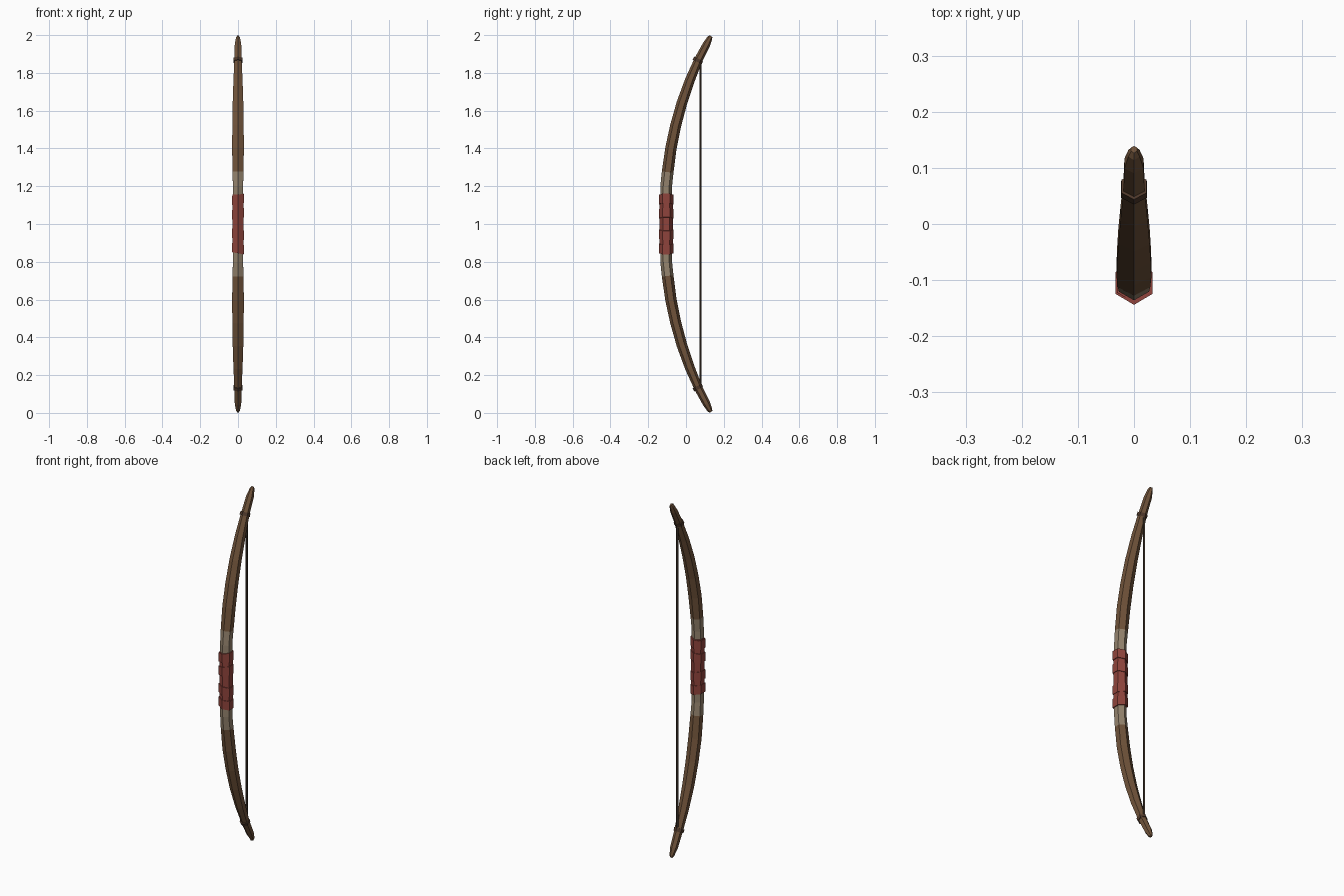
import bpy, math
from mathutils import Vector

if "Cube" in bpy.data.objects:
    bpy.data.objects.remove(bpy.data.objects["Cube"])

def mat(name, srgb):
    m = bpy.data.materials.new(name)
    lin = [((c / 255 + 0.055) / 1.055) ** 2.4 for c in srgb]
    m.diffuse_color = (*lin, 1)
    m.use_nodes = True
    m.node_tree.nodes["Principled BSDF"].inputs["Base Color"].default_value = m.diffuse_color
    return m

WOOD = mat("brown wood", (112, 83, 58))
GRIP = mat("pale hide", (148, 131, 109))
RED = mat("red cloth", (143, 68, 60))
DARK = mat("dark binding", (78, 56, 42))
STRING = mat("string", (66, 54, 44))

def sweep(name, stations, mats, n=6, pick=None, slope=0.0):
    """Loft n-gon rings through (y, z, half_width, half_depth); slope shears rings along x."""
    pts = [Vector((0, s[0], s[1])) for s in stations]
    verts, faces = [], []
    for i, (y, z, hw, hd) in enumerate(stations):
        t = (pts[min(i + 1, len(pts) - 1)] - pts[max(i - 1, 0)]).normalized()
        side = Vector((0, t.z, -t.y))
        for k in range(n):
            a = math.tau * k / n - math.pi / 2
            x = math.cos(a) * hw / math.cos(math.pi / 6)
            verts.append(pts[i] + Vector((x, 0, slope * x)) + side * math.sin(a) * hd)
    for i in range(len(stations) - 1):
        for k in range(n):
            a, b = i * n + k, i * n + (k + 1) % n
            faces.append((a, b, b + n, a + n))
    faces.append(tuple(reversed(range(n))))
    faces.append(tuple(range(len(verts) - n, len(verts))))
    me = bpy.data.meshes.new(name)
    me.from_pydata(verts, [], faces)
    for m in mats:
        me.materials.append(m)
    if pick:
        for p in me.polygons:
            p.material_index = pick(p.center)
    ob = bpy.data.objects.new(name, me)
    bpy.context.collection.objects.link(ob)
    return ob

# bow stave: half profile (height from middle, y, half width, half depth), mirrored
half = [(0.0, -0.105, 0.027, 0.031), (0.2, -0.105, 0.027, 0.031),
        (0.275, -0.097, 0.029, 0.031), (0.40, -0.080, 0.031, 0.030),
        (0.52, -0.055, 0.030, 0.029), (0.64, -0.022, 0.028, 0.028),
        (0.76, 0.020, 0.024, 0.026), (0.87, 0.066, 0.019, 0.022),
        (0.95, 0.108, 0.017, 0.020), (0.985, 0.126, 0.010, 0.014),
        (0.994, 0.133, 0.005, 0.008)]
stave = [(y, 1 - d, w, h) for d, y, w, h in reversed(half[1:])]
stave += [(y, 1 + d, w, h) for d, y, w, h in half]
sweep("bow_stave", stave, [WOOD, GRIP], pick=lambda c: int(abs(c.z - 1) < 0.274))

# red cloth sleeve and slanted wraps
sweep("grip_sleeve", [(-0.105, 0.855, 0.030, 0.035), (-0.105, 1.155, 0.030, 0.035)], [RED])
for i, (d, s) in enumerate([(0.130, 1), (0.055, 1), (-0.055, -1), (-0.130, -1)]):
    sweep(f"grip_wrap_{i + 1}", [(-0.105, 1 + d - 0.025, 0.033, 0.039),
                                 (-0.105, 1 + d + 0.025, 0.033, 0.039)], [RED], slope=0.18 * s)

# string bindings near both tips
for nm, s in (("upper", 1), ("lower", -1)):
    ring = [(0.059, 1 + s * 0.859, 0.0235, 0.027), (0.067, 1 + s * 0.875, 0.0225, 0.026)]
    if s < 0:
        ring.reverse()
    sweep(nm + "_binding", ring, [DARK])

# bowstring
sweep("bowstring", [(0.077, 0.13, 0.005, 0.006), (0.077, 1.87, 0.005, 0.006)], [STRING])
